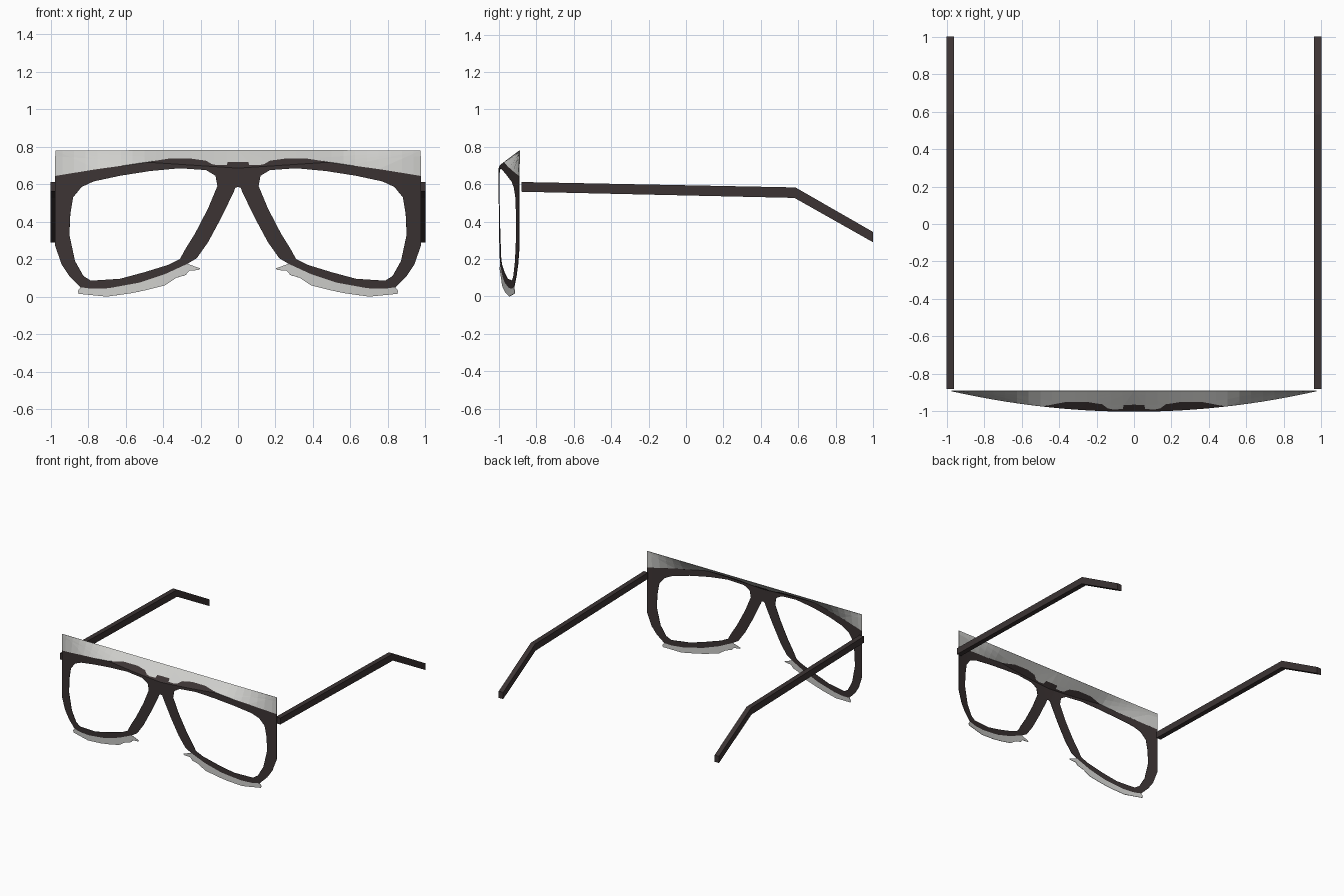
import bpy
import bmesh
from mathutils import Vector

default = bpy.data.objects.get("Cube")
if default:
    bpy.data.objects.remove(default, do_unlink=True)


def material(name, colour):
    mat = bpy.data.materials.new(name)
    mat.use_nodes = True
    mat.diffuse_color = colour
    mat.node_tree.nodes["Principled BSDF"].inputs["Base Color"].default_value = colour
    return mat


dark = material("dark brown", (0.045, 0.034, 0.034, 1))
grey = material("light grey", (0.62, 0.62, 0.60, 1))

HALF_WIDTH = 0.975
BACK = -0.89
TOP = 0.78


def crease(x):
    """Height at which the front sheet folds back into the visor."""
    return min(0.685 + 0.065 * x, 0.79 - 0.15 * x)


def depth(x, z):
    """Front sheet: bowed across x, folding back to a straight upper edge."""
    bow = -1 + 0.115 * x * x
    t = max(0, (z - crease(x)) / (TOP - crease(x)))
    return bow + (BACK - bow) * t


def finish(name, bm, mat, thickness=0):
    """Turn a left half into a mirrored object."""
    mesh = bpy.data.meshes.new(name)
    bm.to_mesh(mesh)
    bm.free()
    mesh.materials.append(mat)
    obj = bpy.data.objects.new(name, mesh)
    bpy.context.collection.objects.link(obj)
    obj.modifiers.new("mirror", 'MIRROR').merge_threshold = 0.0005
    if thickness:
        solid = obj.modifiers.new("thickness", 'SOLIDIFY')
        solid.thickness = thickness
        solid.offset = 0
    return obj


def add_loop(bm, points):
    verts = [bm.verts.new((x, 0, z)) for x, z in points]
    return [bm.edges.new((a, b)) for a, b in zip(verts, verts[1:] + verts[:1])]


def sheet(name, mat, *loops):
    """Fill outlines (the second one is a hole) and bend them to the front."""
    bm = bmesh.new()
    edges = [e for loop in loops for e in add_loop(bm, loop)]
    bmesh.ops.triangle_fill(bm, edges=edges, use_beauty=True, normal=(0, -1, 0))
    # cut along both crease lines and into strips so the bend is smooth
    cuts = [((0, 0, 0.685), (-0.065, 0, 1)), ((0, 0, 0.79), (0.15, 0, 1))]
    cuts += [((i / 16, 0, 0), (1, 0, 0)) for i in range(1, 16)]
    for co, no in cuts:
        geom = bm.verts[:] + bm.edges[:] + bm.faces[:]
        bmesh.ops.bisect_plane(bm, geom=geom, dist=0.0001, plane_co=co,
                               plane_no=Vector(no).normalized())
    for f in bm.faces:
        f.normal_update()
        if f.normal.y > 0:
            f.normal_flip()
    for v in bm.verts:
        v.co.y = depth(v.co.x, v.co.z)
    return finish(name, bm, mat, 0.003)


# Outlines of the left half as (x, z)
brow = [(0, .717), (.055, .717), (.06, .7), (.11, .7), (.14, .706), (.17, .724),
        (.25, .735), (.37, .735), (.5, .715), (.6, .7), (.75, .68), (HALF_WIDTH, .644)]
cheek = [(HALF_WIDTH, .27), (.94, .17), (.9, .11)]
lower_rim = [(.84, .05), (.78, .042), (.69, .045), (.525, .075), (.39, .12), (.27, .175)]
nose = [(.22, .205), (.16, .29), (.09, .42), (.022, .56), (.015, .58), (0, .585)]
lens_opening = [(.11, .59), (.12, .645), (.17, .675), (.31, .685), (.47, .67),
                (.63, .645), (.77, .615), (.835, .585), (.88, .53), (.895, .44),
                (.9, .33), (.87, .19), (.825, .11), (.785, .085), (.63, .095),
                (.5, .13), (.37, .17), (.31, .2), (.28, .255), (.23, .335), (.16, .47)]
pad_edge = [(.2, .15), (.21, .142), (.26, .138), (.28, .115), (.33, .1), (.39, .06),
            (.49, .035), (.57, .018), (.7, 0), (.85, .015), (.855, .03)]

# Frame front, visor above it and guards below the lenses
sheet("frame_front", dark, brow + cheek + lower_rim + nose, lens_opening)
sheet("top_visor", grey, brow + [(HALF_WIDTH, TOP), (0, TOP)])
sheet("lower_guards", grey, lower_rim + pad_edge)

# Temple arms: a bent side profile (y, z) extruded across x
arm_profile = [(-.88, .612), (.585, .583), (1, .345), (1, .29), (.58, .527), (-.88, .56)]
bm = bmesh.new()
inner = [bm.verts.new((0.96, y, z)) for y, z in arm_profile]
outer = [bm.verts.new((1.0, y, z)) for y, z in arm_profile]
# both sides are split at the bend into two quads
for side in (inner, outer):
    a, b, c, d, e, f = side
    bm.faces.new((a, b, e, f))
    bm.faces.new((b, c, d, e))
for i in range(len(inner)):
    j = (i + 1) % len(inner)
    bm.faces.new((inner[i], inner[j], outer[j], outer[i]))
bmesh.ops.recalc_face_normals(bm, faces=bm.faces[:])
finish("temple_arms", bm, dark)
